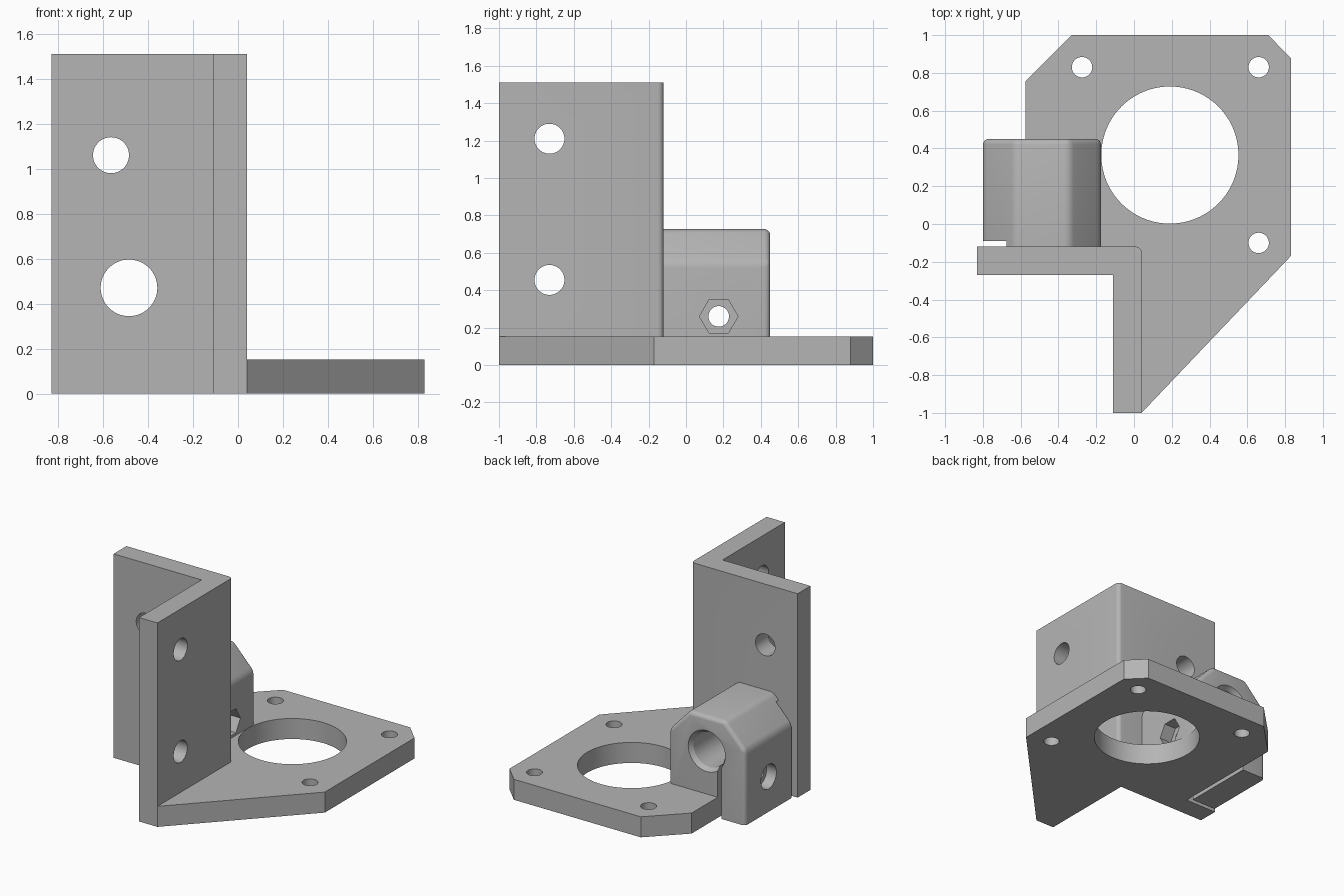
import bpy, bmesh, math
from mathutils import Matrix, Vector

cube = bpy.data.objects.get("Cube")
if cube:
    bpy.data.objects.remove(cube, do_unlink=True)

grey = bpy.data.materials.new("plain_grey")
grey.use_nodes = True
grey.diffuse_color = (0.46, 0.46, 0.46, 1)
grey.node_tree.nodes["Principled BSDF"].inputs["Base Color"].default_value = grey.diffuse_color


def link(name, bm):
    bmesh.ops.recalc_face_normals(bm, faces=bm.faces)
    mesh = bpy.data.meshes.new(name)
    bm.to_mesh(mesh)
    bm.free()
    obj = bpy.data.objects.new(name, mesh)
    bpy.context.collection.objects.link(obj)
    mesh.materials.append(grey)
    return obj


def prism(name, points, start, end, axis="z", rounded=None, radius=0.03):
    """Extrude a profile along z or y, rounding the edges picked by a rule."""
    bm = bmesh.new()
    place = (lambda a, b, t: (a, b, t)) if axis == "z" else (lambda a, b, t: (a, t, b))
    face = bm.faces.new([bm.verts.new(place(a, b, start)) for a, b in points])
    new = bmesh.ops.extrude_face_region(bm, geom=[face])["geom"]
    bmesh.ops.translate(bm, verts=[v for v in new if isinstance(v, bmesh.types.BMVert)],
                        vec=place(0, 0, end - start))
    bmesh.ops.recalc_face_normals(bm, faces=bm.faces)
    if rounded:
        picked = [e for e in bm.edges if rounded(e.verts[0].co, e.verts[1].co)]
        bmesh.ops.bevel(bm, geom=picked, offset=radius, offset_type="OFFSET",
                        segments=5, profile=0.5, affect="EDGES")
    return link(name, bm)


def cylinder(center, axis, r, depth, r2=None, sides=64):
    bm = bmesh.new()
    bmesh.ops.create_cone(bm, cap_ends=True, segments=sides, radius1=r,
                          radius2=r if r2 is None else r2, depth=depth)
    turn = Vector((0, 0, 1)).rotation_difference(Vector(axis)).to_matrix().to_4x4()
    bmesh.ops.transform(bm, matrix=Matrix.Translation(center) @ turn, verts=bm.verts)
    return link("cutter", bm)


def cut(obj, *cutters):
    bpy.context.view_layer.objects.active = obj
    for cutter in cutters:
        mod = obj.modifiers.new("cut", "BOOLEAN")
        mod.operation, mod.solver, mod.object = "DIFFERENCE", "EXACT", cutter
        bpy.ops.object.modifier_apply(modifier=mod.name)
        bpy.data.objects.remove(cutter, do_unlink=True)


X, Y, Z = (1, 0, 0), (0, 1, 0), (0, 0, 1)
bore_x, bore_z = -0.485, 0.47
bolt_y, bolt_z = 0.175, 0.26

# Motor plate with a large opening and three screw holes
plate = prism("base_plate", [
    (-0.575, -0.12), (0.0, -0.12), (0.04, -0.16), (0.04, -1), (0.83, -0.17), (0.83, 0.88),
    (0.71, 1), (-0.33, 1), (-0.575, 0.755)], 0, 0.152)
cut(plate, cylinder((0.19, 0.365, 0.1), Z, 0.363, 1, sides=96),
    *[cylinder((x, y, 0.1), Z, 0.054, 1, sides=40)
      for x, y in [(-0.275, 0.83), (0.66, 0.83), (0.66, -0.10)]])

# Angled upright wall, rounded on its outer corner
wall = prism("angle_wall", [
    (-0.83, -0.27), (-0.11, -0.27), (-0.11, -1), (0.04, -1), (0.04, -0.12), (-0.83, -0.12)],
    0, 1.51, rounded=lambda a, b: all(v.x > 0 and v.y > -0.2 for v in (a, b)))
cut(wall, cylinder((bore_x, -0.2, bore_z), Y, 0.126, 0.5),
    cylinder((-0.565, -0.2, 1.06), Y, 0.08, 0.5),
    *[cylinder((0, -0.73, z), X, 0.08, 0.5) for z in (0.455, 1.21)])


# Rod clamp: chamfered block with a slit leaving a free jaw on one side
def clamp_edge(a, b):
    outer = all(v.x < -0.79 or v.x > -0.18 or v.z > 0.7 for v in (a, b))
    flat_bottom = abs(a.z - b.z) < 0.01 and a.z < 0.2
    back = a.y > 0.4 and b.y > 0.4
    along = abs(a.y - b.y) > 0.1
    return outer and not flat_bottom and (back or along)


clamp = prism("rod_clamp", [
    (-0.8, 0), (-0.605, 0), (-0.605, 0.46), (-0.575, 0.46), (-0.575, 0.15), (-0.175, 0.15),
    (-0.175, 0.55), (-0.34, 0.727), (-0.63, 0.727), (-0.8, 0.55)],
    -0.12, 0.45, axis="y", rounded=clamp_edge)
jaw_gap = prism("cutter", [(-0.9, -0.1), (-0.59, -0.1), (-0.59, 0.68), (-0.9, 0.68)],
                -0.2, -0.09, axis="y")
cut(clamp, jaw_gap,
    cylinder((bore_x, 0.15, bore_z), Y, 0.13, 1),
    cylinder((bore_x, 0.44, bore_z), Y, 0.125, 0.06, r2=0.165),
    cylinder((-0.5, bolt_y, bolt_z), X, 0.055, 1, sides=40),
    cylinder((-0.82, bolt_y, bolt_z), X, 0.09, 0.2))

# Hexagonal nut pocket on the inner side
pocket = cylinder((0, 0, 0), Z, 0.103, 0.2, sides=6)
pocket.data.transform(Matrix.Rotation(math.pi / 2, 4, "Y"))
corners = [v.co for v in pocket.data.vertices]
if max(c.z for c in corners) > max(c.y for c in corners):
    pocket.data.transform(Matrix.Rotation(math.pi / 6, 4, "X"))
pocket.data.transform(Matrix.Translation((-0.17, bolt_y, bolt_z)))
cut(clamp, pocket)

# Smooth the curved surfaces and keep the edges crisp
bpy.ops.object.select_all(action="DESELECT")
for obj in (plate, wall, clamp):
    obj.select_set(True)
bpy.context.view_layer.objects.active = plate
bpy.ops.object.shade_smooth_by_angle(angle=math.radians(30))
